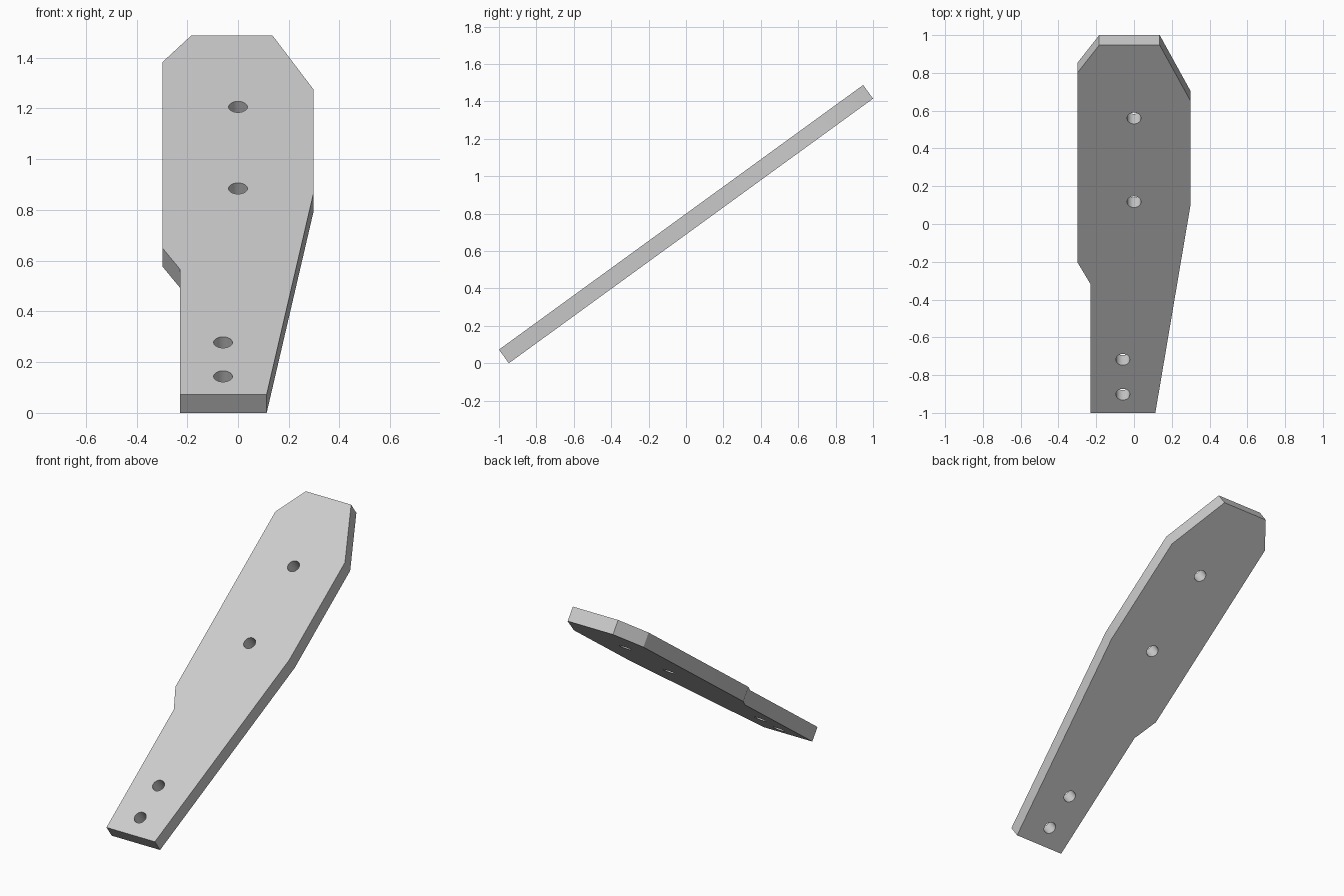
import bpy
import bmesh
from math import radians, cos, sin
from mathutils import Matrix, Vector

if "Cube" in bpy.data.objects:
    bpy.data.objects.remove(bpy.data.objects["Cube"])

TILT = radians(36)
THICK = 0.09
LENGTH = 2.407

grey = bpy.data.materials.new("plain grey")
grey.use_nodes = True
grey.diffuse_color = (0.6, 0.6, 0.6, 1)
grey.node_tree.nodes["Principled BSDF"].inputs["Base Color"].default_value = (0.6, 0.6, 0.6, 1)

# Plate outline: x across, y along the slope
outline = [
    (-0.229, 0), (0.113, 0), (0.298, 1.352), (0.298, 2.044), (0.136, LENGTH),
    (-0.184, LENGTH), (-0.298, 2.228), (-0.298, 0.982), (-0.229, 0.84),
]
bm = bmesh.new()
face = bm.faces.new([bm.verts.new((x, y, 0)) for x, y in outline])
extruded = bmesh.ops.extrude_face_region(bm, geom=[face])["geom"]
bmesh.ops.translate(bm, vec=(0, 0, THICK),
                    verts=[v for v in extruded if isinstance(v, bmesh.types.BMVert)])
bmesh.ops.recalc_face_normals(bm, faces=bm.faces)
mesh = bpy.data.meshes.new("plate")
bm.to_mesh(mesh)
bm.free()
mesh.materials.append(grey)
plate = bpy.data.objects.new("plate", mesh)
bpy.context.collection.objects.link(plate)

# Bolt holes, drilled square to the plate
bm = bmesh.new()
for x, y in [(0, 1.928), (0, 1.381), (-0.059, 0.349), (-0.059, 0.121)]:
    bmesh.ops.create_cone(bm, cap_ends=True, segments=32, radius1=0.037, radius2=0.037,
                          depth=THICK * 3, matrix=Matrix.Translation((x, y, THICK / 2)))
cut_mesh = bpy.data.meshes.new("hole_cutter")
bm.to_mesh(cut_mesh)
bm.free()
cut_mesh.materials.append(grey)
cutter = bpy.data.objects.new("hole_cutter", cut_mesh)
cutter.hide_render = True
bpy.context.collection.objects.link(cutter)

holes = plate.modifiers.new("holes", "BOOLEAN")
holes.operation = "DIFFERENCE"
holes.solver = "EXACT"
holes.object = cutter

bpy.ops.object.select_all(action="DESELECT")
plate.select_set(True)
bpy.context.view_layer.objects.active = plate
bpy.ops.object.modifier_apply(modifier="holes")
bpy.data.objects.remove(cutter)

# Tilt the plate and rest its lower front edge on the ground
plate.data.transform(Matrix.Rotation(TILT, 4, "X"))
span = LENGTH * cos(TILT) - THICK * sin(TILT)
low = min(v.co.y for v in plate.data.vertices)
high = max(v.co.y for v in plate.data.vertices)
plate.data.transform(Matrix.Translation(Vector((0, -(low + high) / 2, 0))))
bpy.ops.object.shade_smooth_by_angle(angle=radians(30))
